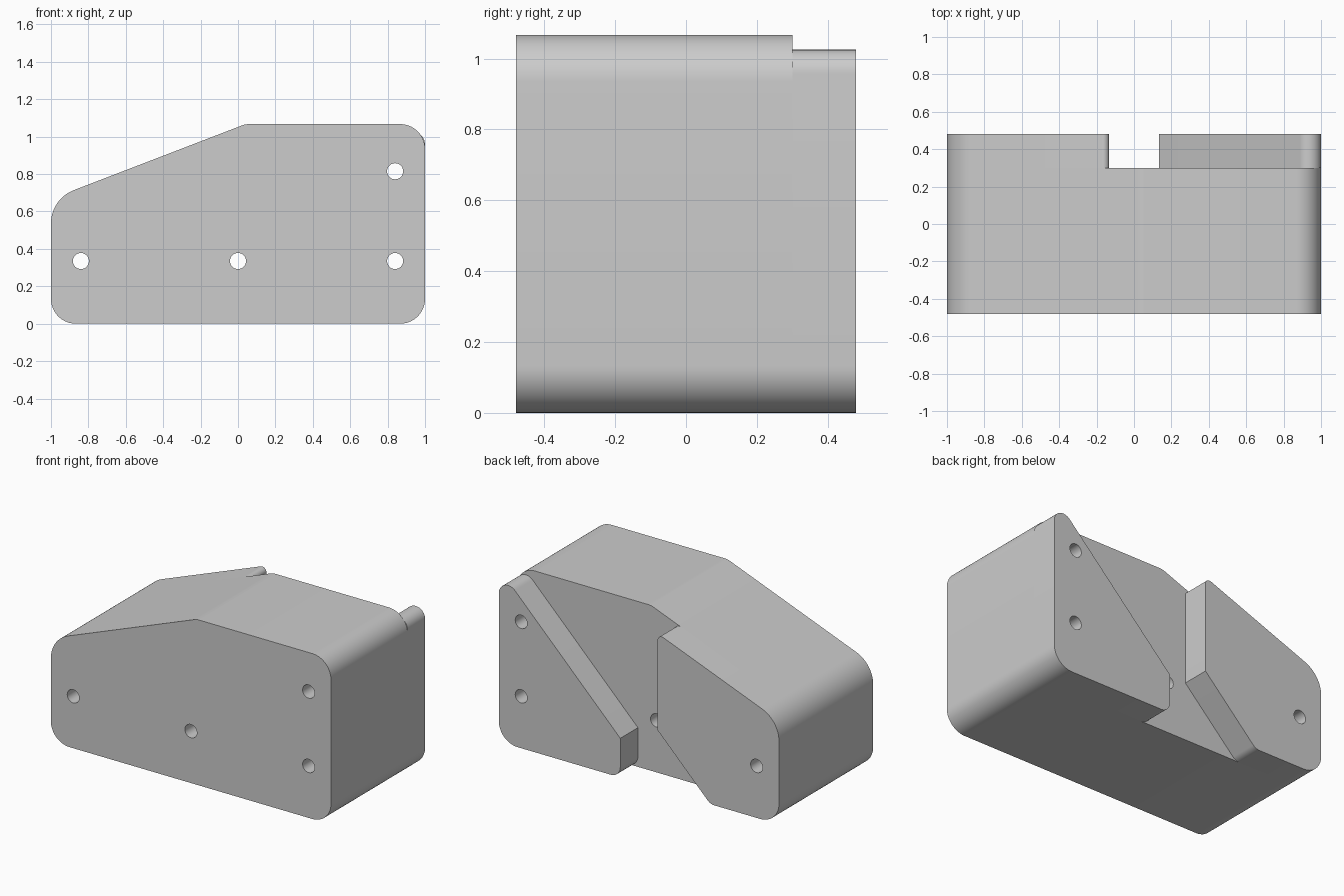
import bpy, bmesh, math
from mathutils import Vector

cube = bpy.data.objects.get("Cube")
if cube:
    bpy.data.objects.remove(cube, do_unlink=True)

BACK, STEP = 0.48, 0.30      # rear face and channel floor
R, SMALL = 0.133, 0.067      # outer and inner corner radii
SLOPE = 0.4 / 1.04           # roof pitch

grey = bpy.data.materials.new("light_grey")
grey.use_nodes = True
colour = (0.604, 0.604, 0.604, 1)
grey.diffuse_color = colour
grey.node_tree.nodes["Principled BSDF"].inputs["Base Color"].default_value = colour


def rounded(corners, steps=14):
    """Round each (x, z, radius) corner of a closed profile."""
    points = []
    for i, (x, z, r) in enumerate(corners):
        p = Vector((x, z))
        if r == 0:
            points.append(p)
            continue
        a = (Vector(corners[i - 1][:2]) - p).normalized()
        b = (Vector(corners[(i + 1) % len(corners)][:2]) - p).normalized()
        half = a.angle(b) / 2
        centre = p + (a + b).normalized() * r / math.sin(half)
        t = r / math.tan(half)
        start = (p + a * t - centre).normalized()
        end = (p + b * t - centre).normalized()
        points += [centre + r * start.slerp(end, k / steps) for k in range(steps + 1)]
    return points


def extrude(name, points, y0, y1):
    """Solid made by sweeping an x-z profile from y0 to y1."""
    bm = bmesh.new()
    face = bm.faces.new([bm.verts.new((p.x, y0, p.y)) for p in points])
    swept = bmesh.ops.extrude_face_region(bm, geom=[face])["geom"]
    verts = [g for g in swept if isinstance(g, bmesh.types.BMVert)]
    bmesh.ops.translate(bm, verts=verts, vec=(0, y1 - y0, 0))
    bmesh.ops.recalc_face_normals(bm, faces=bm.faces)
    mesh = bpy.data.meshes.new(name)
    bm.to_mesh(mesh)
    bm.free()
    mesh.materials.append(grey)
    obj = bpy.data.objects.new(name, mesh)
    bpy.context.collection.objects.link(obj)
    return obj


def combine(target, tool, operation):
    """Apply a boolean and discard the tool."""
    tool.hide_render = True
    mod = target.modifiers.new(operation.lower(), "BOOLEAN")
    mod.operation, mod.solver, mod.object = operation, "EXACT", tool
    bpy.context.view_layer.objects.active = target
    bpy.ops.object.modifier_apply(modifier=mod.name)
    bpy.data.objects.remove(tool, do_unlink=True)


# Main block with sloping roof
block = extrude("block", rounded([
    (-1, 0, R), (1, 0, R), (1, 1.067, R), (0.04, 1.067, 0.1), (-1, 0.667, 0.19)]),
    -BACK, STEP)

# Raised rear pads on each side of the diagonal channel
left_pad = extrude("left_pad", rounded([
    (0.133, 0, SMALL), (1, 0, R), (1, 1.12, SMALL), (0.133, 0.253, 0)]),
    STEP, BACK)
right_pad = extrude("right_pad", rounded([
    (-1, 0, R), (-0.51, 0, SMALL), (-0.133, 0.377, 0),
    (-0.133, 0.667 + 0.867 * SLOPE, 0.03), (-1, 0.667, 0.19)]),
    STEP, BACK)
for pad in (left_pad, right_pad):
    combine(block, pad, "UNION")

# Bolt holes right through
for x, z in ((-0.84, 0.335), (0, 0.335), (0.84, 0.335), (0.84, 0.815)):
    ring = [Vector((x, z)) + 0.043 * Vector((math.cos(a), math.sin(a)))
            for a in (math.tau * k / 32 for k in range(32))]
    combine(block, extrude("hole_cutter", ring, -1, 1), "DIFFERENCE")

# Smooth rounded corners, crisp edges elsewhere
bpy.ops.object.select_all(action="DESELECT")
block.select_set(True)
bpy.context.view_layer.objects.active = block
bpy.ops.object.shade_smooth_by_angle(angle=math.radians(15))
